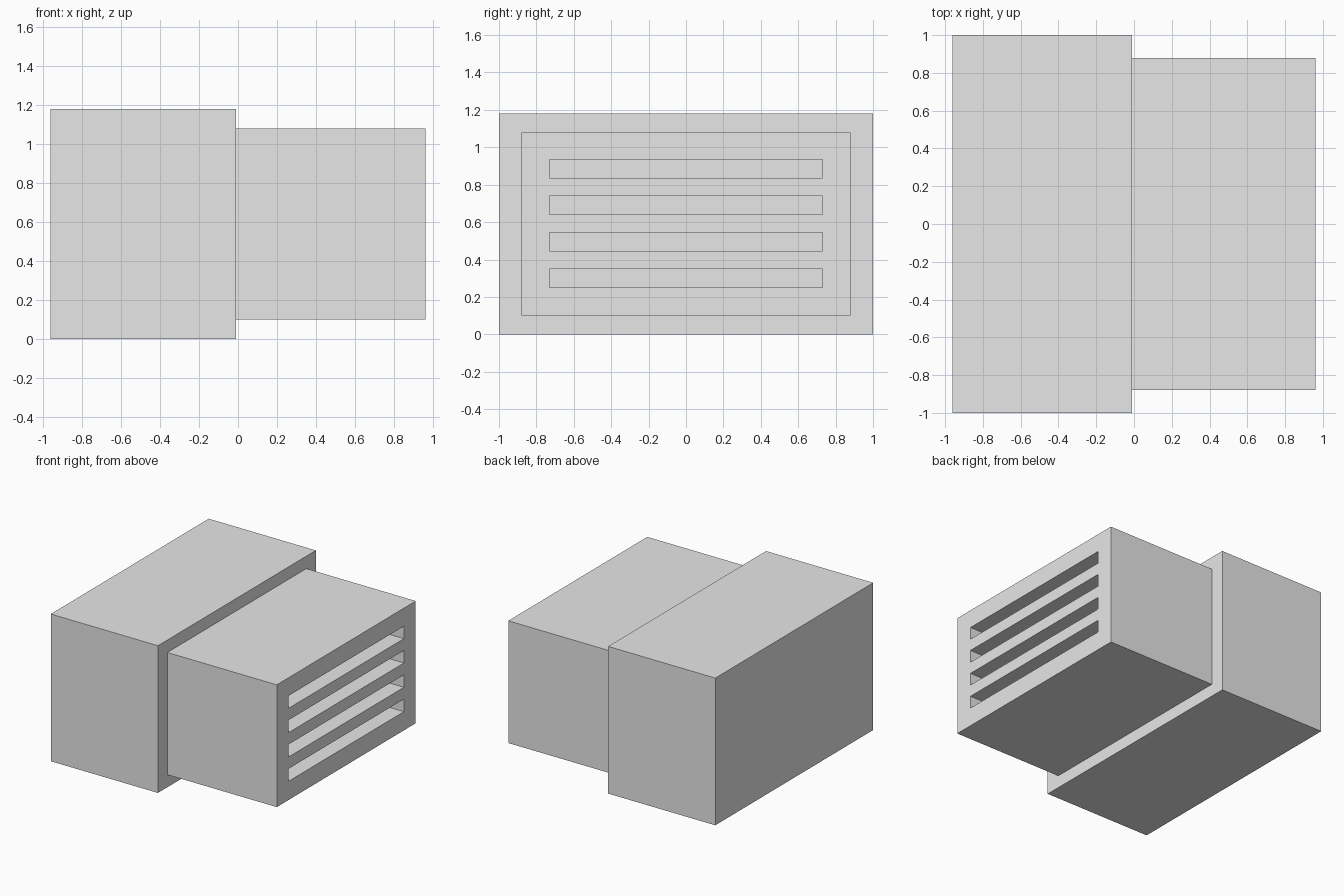
import bpy
from mathutils import Vector

cube = bpy.data.objects.get("Cube")
if cube:
    bpy.data.objects.remove(cube, do_unlink=True)

grey = bpy.data.materials.new("light_grey")
grey.use_nodes = True
grey.diffuse_color = (0.8, 0.8, 0.8, 1)
grey.node_tree.nodes["Principled BSDF"].inputs["Base Color"].default_value = (0.8, 0.8, 0.8, 1)


def box(name, low, high):
    """Flat-sided box between two opposite corners."""
    low, high = Vector(low), Vector(high)
    bpy.ops.mesh.primitive_cube_add(size=1)
    obj = bpy.context.object
    obj.name = name
    for v in obj.data.vertices:
        v.co = (low + high) / 2 + v.co * (high - low)
    obj.data.materials.append(grey)
    return obj


# Large housing and the smaller vented housing beside it
box("main_housing", (-0.96, -1, 0), (-0.01, 1, 1.18))
vent = box("vent_housing", (-0.01, -0.88, 0.10), (0.96, 0.88, 1.08))

# Four long horizontal slots cut into the outer end
for i in range(4):
    z = 0.30 + i * 0.195
    cutter = box("slot_cutter", (0.56, -0.73, z - 0.05), (1.1, 0.73, z + 0.05))
    cutter.hide_render = True
    cut = vent.modifiers.new("slot", "BOOLEAN")
    cut.operation = "DIFFERENCE"
    cut.solver = "EXACT"
    cut.object = cutter
    bpy.context.view_layer.objects.active = vent
    bpy.ops.object.modifier_apply(modifier=cut.name)
    bpy.data.objects.remove(cutter, do_unlink=True)
